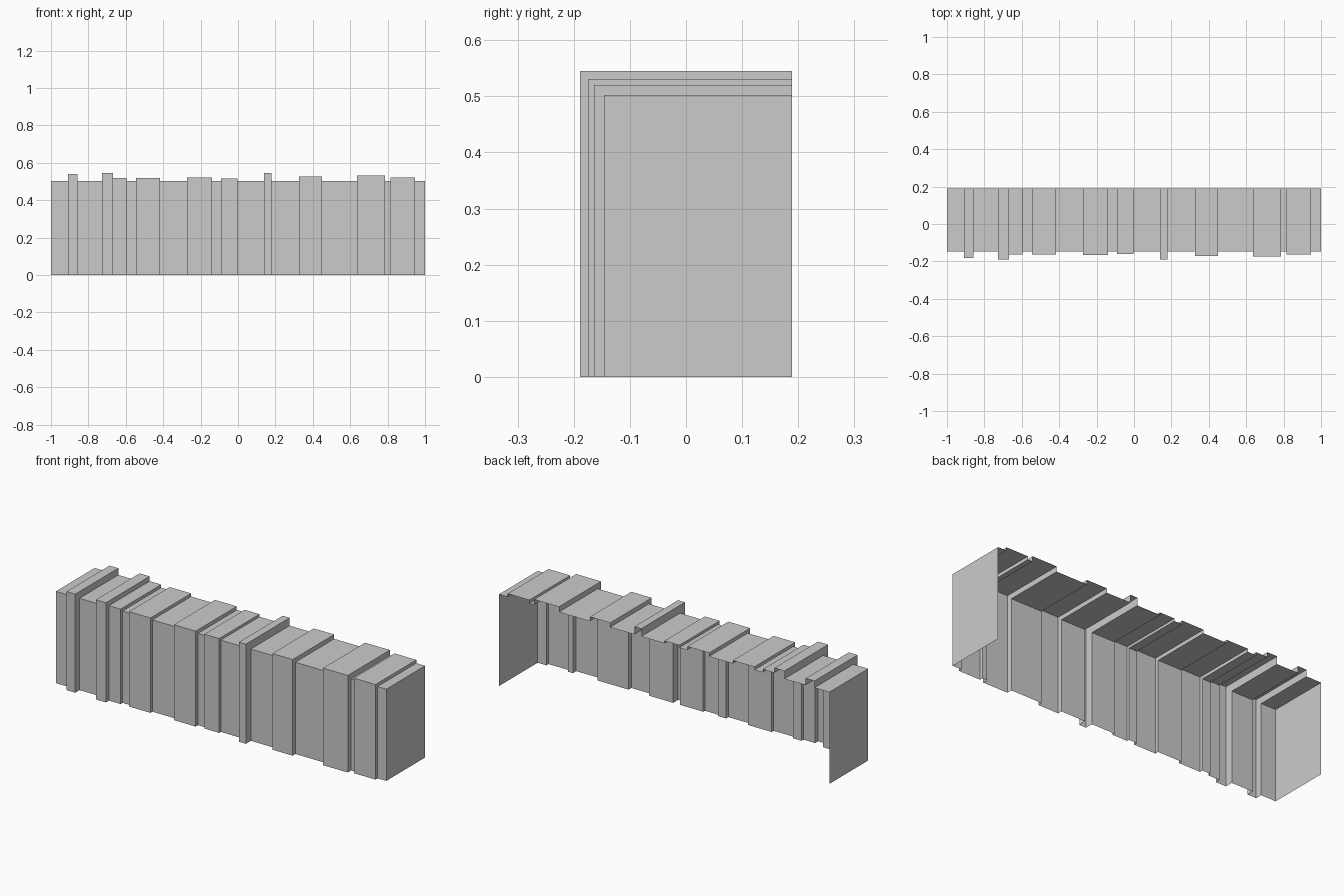
import bpy
import bmesh

default_cube = bpy.data.objects.get("Cube")
if default_cube:
    bpy.data.objects.remove(default_cube, do_unlink=True)

HALF_LENGTH = 1.0
FRONT, BACK, TOP = -0.146, 0.189, 0.502

# Raised bands along the shell: start x, end x, how far they stand out
BANDS = [
    (-0.91, -0.857, 0.037),
    (-0.728, -0.667, 0.043),
    (-0.667, -0.597, 0.017),
    (-0.546, -0.416, 0.017),
    (-0.272, -0.14, 0.02),
    (-0.092, -0.002, 0.014),
    (0.138, 0.18, 0.043),
    (0.327, 0.45, 0.024),
    (0.637, 0.787, 0.029),
    (0.816, 0.947, 0.018),
]


def band_stations():
    """List (x, offset) pairs along the shell, doubled at every step."""
    stations = [(-HALF_LENGTH, 0.0)]
    for start, end, offset in BANDS:
        last_x, last_offset = stations[-1]
        if start > last_x:
            if last_offset:
                stations.append((last_x, 0.0))
            stations.append((start, 0.0))
        stations += [(start, offset), (end, offset)]
    stations += [(stations[-1][0], 0.0), (HALF_LENGTH, 0.0)]
    return stations


def make_material(name, colour):
    material = bpy.data.materials.new(name)
    material.use_nodes = True
    material.diffuse_color = colour
    material.node_tree.nodes["Principled BSDF"].inputs["Base Color"].default_value = colour
    return material


def build_shell(name, material):
    bm = bmesh.new()

    # Bottom front, top front and top back corners at each station
    rows = []
    for x, offset in band_stations():
        y, z = FRONT - offset, TOP + offset
        rows.append([bm.verts.new(p) for p in ((x, y, 0), (x, y, z), (x, BACK, z))])

    # Front and top faces, including the step walls between bands
    for left, right in zip(rows, rows[1:]):
        for i in range(2):
            bm.faces.new((left[i], right[i], right[i + 1], left[i + 1]))

    # End walls; the back and the underside stay open
    for row, x in ((rows[0], -HALF_LENGTH), (rows[-1], HALF_LENGTH)):
        corner = bm.verts.new((x, BACK, 0))
        loop = row + [corner]
        bm.faces.new(loop if x < 0 else loop[::-1])

    mesh = bpy.data.meshes.new(name)
    bm.to_mesh(mesh)
    bm.free()
    mesh.materials.append(material)
    shell = bpy.data.objects.new(name, mesh)
    bpy.context.collection.objects.link(shell)


build_shell("ridged_shell", make_material("plain grey", (0.6, 0.6, 0.6, 1.0)))
